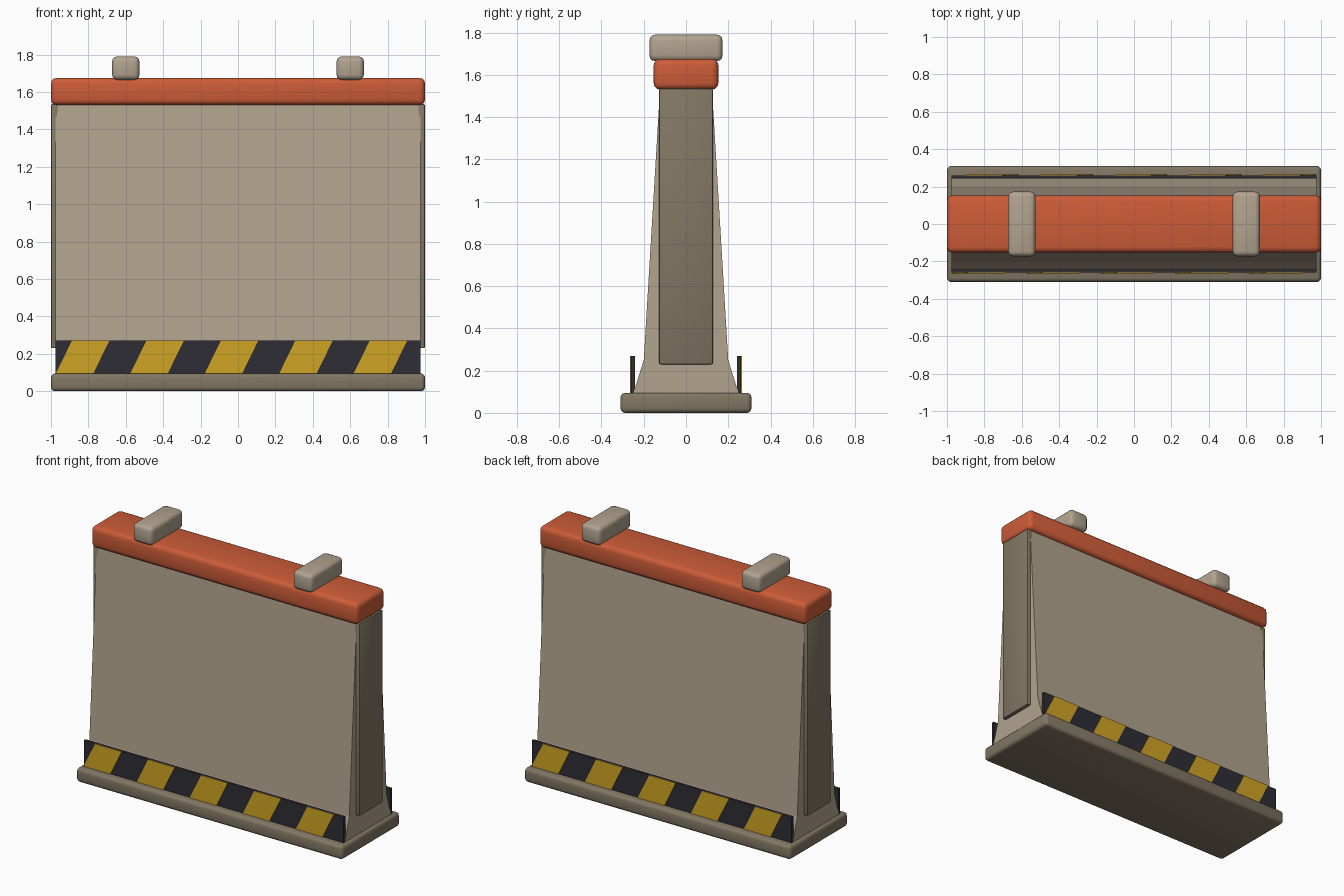
import bpy, bmesh, math

if "Cube" in bpy.data.objects:
    bpy.data.objects.remove(bpy.data.objects["Cube"])


def material(name, rgb):
    m = bpy.data.materials.new(name)
    lin = [((c / 255 + 0.055) / 1.055) ** 2.4 for c in rgb]
    m.diffuse_color = (*lin, 1)
    m.use_nodes = True
    m.node_tree.nodes["Principled BSDF"].inputs["Base Color"].default_value = m.diffuse_color
    return m


CONCRETE = material("light concrete", (178, 163, 143))
DARK_CONCRETE = material("dark concrete", (130, 119, 100))
ORANGE = material("orange paint", (205, 92, 56))
YELLOW = material("hazard yellow", (208, 165, 36))
BLACK = material("hazard black", (46, 45, 54))


def finish(name, bm, mat, bevel=0, segments=3):
    bmesh.ops.recalc_face_normals(bm, faces=bm.faces)
    if bevel:
        bmesh.ops.bevel(bm, geom=bm.edges[:], offset=bevel, segments=segments,
                        profile=0.5, affect='EDGES')
    mesh = bpy.data.meshes.new(name)
    bm.to_mesh(mesh)
    bm.free()
    mesh.materials.append(mat)
    ob = bpy.data.objects.new(name, mesh)
    bpy.context.collection.objects.link(ob)
    if bevel:
        bpy.ops.object.select_all(action='DESELECT')
        ob.select_set(True)
        bpy.context.view_layer.objects.active = ob
        bpy.ops.object.shade_smooth_by_angle(angle=math.radians(40))
    return ob


def box(name, x, y, z, mat, bevel=0, segments=3):
    bm = bmesh.new()
    bmesh.ops.create_cube(bm, size=1)
    for v in bm.verts:
        v.co = [r[0] + (c + 0.5) * (r[1] - r[0]) for c, r in zip(v.co, (x, y, z))]
    return finish(name, bm, mat, bevel, segments)


def prism(name, points, offset, mat):
    # Extrudes one polygon along an offset
    bm = bmesh.new()
    face = bm.faces.new([bm.verts.new(p) for p in points])
    ext = bmesh.ops.extrude_face_region(bm, geom=[face], use_keep_orig=True)
    verts = [g for g in ext["geom"] if isinstance(g, bmesh.types.BMVert)]
    bmesh.ops.translate(bm, verts=verts, vec=offset)
    return finish(name, bm, mat)


# Foot slab and tapered wall
box("base_slab", (-1, 1), (-0.31, 0.31), (0, 0.095), DARK_CONCRETE, 0.022)
half = [(0.25, 0.09), (0.20, 0.25), (0.122, 1.55)]
profile = half + [(-y, z) for y, z in reversed(half)]
prism("wall_body", [(-0.975, y, z) for y, z in profile], (1.95, 0, 0), CONCRETE)

# Top rail and lifting blocks
box("top_rail", (-1, 1), (-0.153, 0.153), (1.53, 1.675), ORANGE, 0.03)
for side, x in (("left", -0.6), ("right", 0.6)):
    box(side + "_lifting_block", (x - 0.073, x + 0.073), (-0.173, 0.173),
        (1.665, 1.79), CONCRETE, 0.027)

# End panels
for side, s in (("left", -1), ("right", 1)):
    box(side + "_end_panel", sorted((s * 0.962, s * 1.0)), (-0.127, 0.127),
        (0.23, 1.535), DARK_CONCRETE, 0.008, 2)

# Hazard boards: the back one is the front one turned half round
for side, s in (("front", 1), ("back", -1)):
    box(side + "_hazard_board", (-0.975, 0.975), sorted((-s * 0.242, -s * 0.26)),
        (0.09, 0.27), BLACK)
    for i in range(5):
        x = -0.975 + 0.398 * i
        corners = [(x, 0.092), (x + 0.2, 0.092), (x + 0.287, 0.27), (x + 0.087, 0.27)]
        prism(f"{side}_yellow_stripe_{i + 1}",
              [(s * px, -s * 0.259, pz) for px, pz in corners],
              (0, -s * 0.005, 0), YELLOW)
